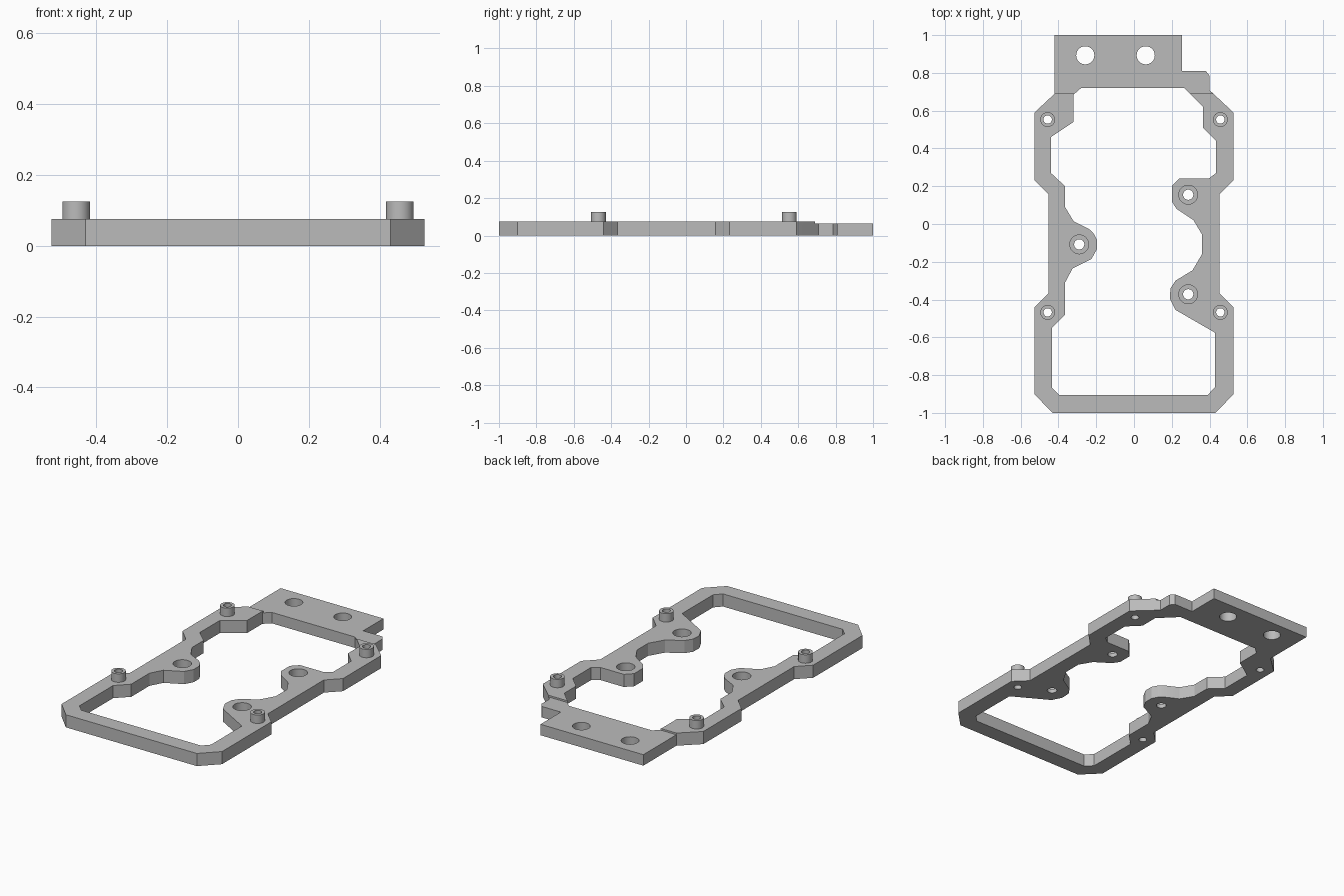
import bpy
import bmesh
from mathutils import Vector

PLATE_TOP = 0.075
TAB_TOP = 0.065
TAB_START = 0.69

cube = bpy.data.objects.get("Cube")
if cube:
    bpy.data.objects.remove(cube, do_unlink=True)

# Single grey finish
grey = bpy.data.materials.new("plain grey")
grey.use_nodes = True
colour = (0.5, 0.5, 0.5, 1.0)
grey.diffuse_color = colour
grey.node_tree.nodes["Principled BSDF"].inputs["Base Color"].default_value = colour


def add_object(name, bm):
    bmesh.ops.recalc_face_normals(bm, faces=bm.faces)
    mesh = bpy.data.meshes.new(name)
    bm.to_mesh(mesh)
    bm.free()
    mesh.materials.append(grey)
    obj = bpy.data.objects.new(name, mesh)
    bpy.context.collection.objects.link(obj)
    return obj


def slab(name, loops, bottom, top):
    """Extrude closed outlines; the loops after the first are openings."""
    bm = bmesh.new()
    for loop in loops:
        verts = [bm.verts.new((x, y, bottom)) for x, y in loop]
        for a, b in zip(verts, verts[1:] + verts[:1]):
            bm.edges.new((a, b))
    bmesh.ops.triangle_fill(bm, use_beauty=True, edges=bm.edges[:])
    result = bmesh.ops.extrude_face_region(bm, geom=bm.faces[:])
    moved = [v for v in result["geom"] if isinstance(v, bmesh.types.BMVert)]
    bmesh.ops.translate(bm, verts=moved, vec=Vector((0, 0, top - bottom)))
    return add_object(name, bm)


def cylinders(name, centres, radius, bottom, top):
    """One mesh holding an upright cylinder at every centre."""
    bm = bmesh.new()
    for x, y in centres:
        made = bmesh.ops.create_cone(bm, cap_ends=True, segments=32, radius1=radius,
                                     radius2=radius, depth=top - bottom)
        bmesh.ops.translate(bm, verts=made["verts"],
                            vec=Vector((x, y, (top + bottom) / 2)))
    return add_object(name, bm)


def combine(target, tool, operation):
    """Apply a boolean and discard the tool object."""
    mod = target.modifiers.new(operation.lower(), "BOOLEAN")
    mod.operation = operation
    mod.solver = "EXACT"
    mod.object = tool
    bpy.context.view_layer.objects.active = target
    bpy.ops.object.modifier_apply(modifier=mod.name)
    bpy.data.objects.remove(tool, do_unlink=True)


# Outer outline: mirrored waisted sides, then the offset mounting tab
side = [(.43, -1), (.527, -.902), (.527, -.44), (.453, -.367),
        (.453, .158), (.527, .232), (.527, .59), (.42, TAB_START)]
tab = [(.4, .708), (.4, .785), (.38, .81), (.255, .81), (.255, 1), (-.42, 1)]
outer = side + tab + [(-x, y) for x, y in reversed(side)]

# Opening: left edge with one screw lobe, right edge with two
left_edge = [(-.28, .72), (-.32, .685), (-.32, .54), (-.44, .46), (-.44, .27),
             (-.365, .2), (-.365, .09), (-.32, .015), (-.24, -.025), (-.215, -.048),
             (-.197, -.083), (-.197, -.135), (-.225, -.185), (-.325, -.235),
             (-.365, -.31), (-.365, -.48), (-.435, -.55), (-.435, -.865),
             (-.395, -.905)]
right_edge = [(.39, -.905), (.428, -.865), (.428, -.575), (.22, -.455),
              (.19, -.395), (.193, -.34), (.22, -.3), (.31, -.245), (.36, -.16),
              (.36, -.055), (.315, .02), (.225, .08), (.2, .12), (.2, .2),
              (.24, .24), (.395, .24), (.435, .27), (.435, .44), (.365, .51),
              (.365, .62), (.265, .72)]
frame = slab("mounting_frame", [outer, left_edge + right_edge], 0, PLATE_TOP)

# Slightly lowered tab
step = slab("tab_step_cutter", [[(-1, TAB_START), (1, TAB_START), (1, 2), (-1, 2)]],
            TAB_TOP, 1)
combine(frame, step, "DIFFERENCE")

# Corner bosses with through holes
corners = [(x, y) for x in (-.457, .457) for y in (-.468, .553)]
bosses = cylinders("corner_bosses", corners, .039, .03, .125)
combine(frame, bosses, "UNION")
combine(frame, cylinders("boss_hole_cutter", corners, .022, -1, 1), "DIFFERENCE")

# Counterbored screw holes in the lobes
lobes = [(-.29, -.108), (.287, .155), (.287, -.372)]
combine(frame, cylinders("screw_hole_cutter", lobes, .027, -1, 1), "DIFFERENCE")
combine(frame, cylinders("counterbore_cutter", lobes, .05, .025, 1), "DIFFERENCE")

# Tab holes
tab_holes = [(-.258, .893), (.062, .893)]
combine(frame, cylinders("tab_hole_cutter", tab_holes, .048, -1, 1), "DIFFERENCE")

# Smooth round walls, keep hard edges
bpy.ops.object.select_all(action="DESELECT")
frame.select_set(True)
bpy.context.view_layer.objects.active = frame
bpy.ops.object.shade_smooth_by_angle(angle=0.35)
